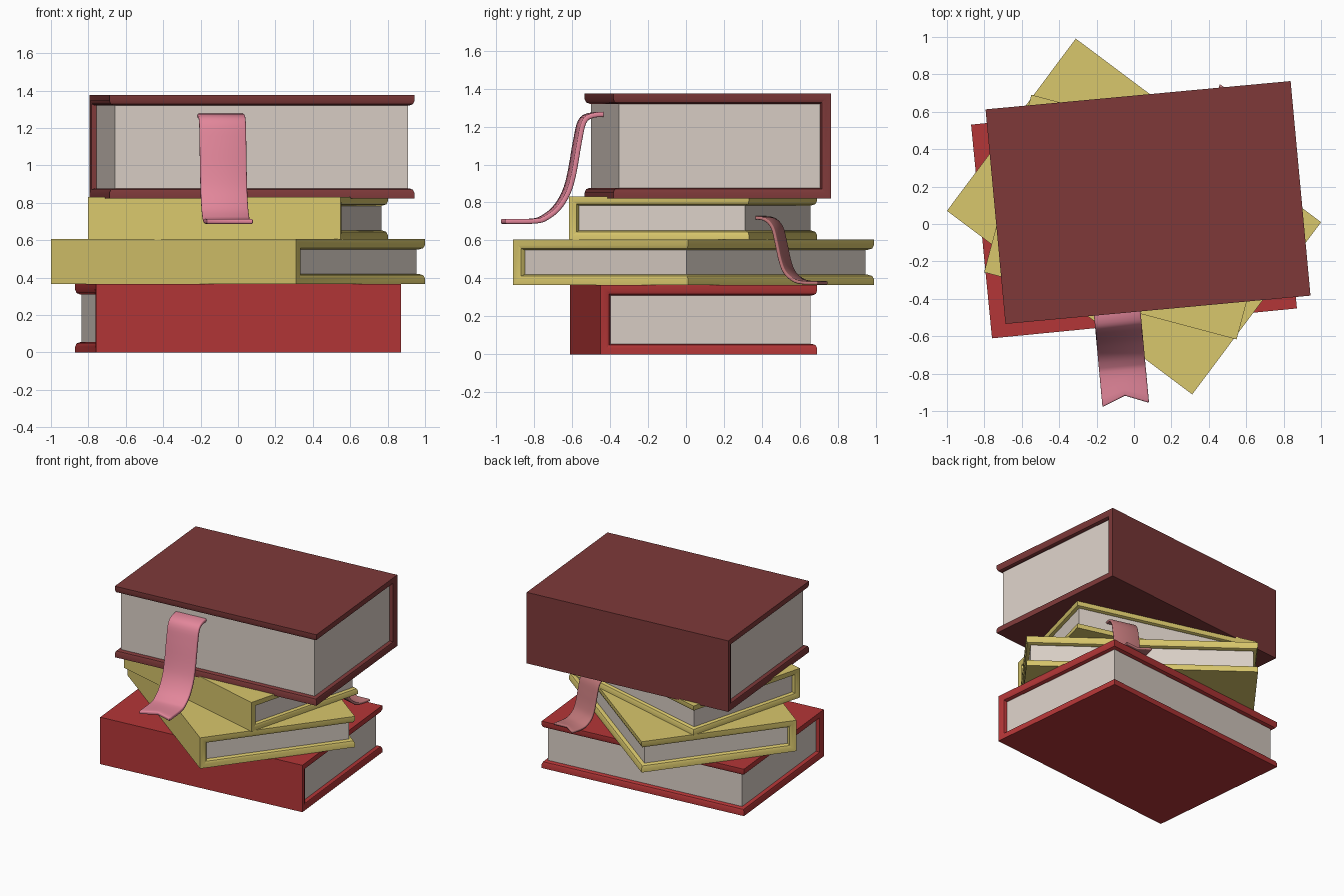
import bpy, bmesh, math
from mathutils import Vector, Matrix

if "Cube" in bpy.data.objects:
    bpy.data.objects.remove(bpy.data.objects["Cube"])


def material(name, rgb):
    lin = [(c / 255 / 12.92) if c < 10 else ((c / 255 + 0.055) / 1.055) ** 2.4 for c in rgb]
    m = bpy.data.materials.new(name)
    m.diffuse_color = (*lin, 1)
    m.use_nodes = True
    m.node_tree.nodes["Principled BSDF"].inputs["Base Color"].default_value = m.diffuse_color
    return m


RED = material("red cover", (180, 54, 55))
DARK_RED = material("dark red cover", (126, 57, 57))
YELLOW = material("yellow cover", (217, 199, 108))
PAPER = material("paper", (219, 208, 199))
PINK = material("pink ribbon", (226, 134, 154))
ROSE = material("dusty rose ribbon", (190, 118, 120))


def finish(name, bm, mat, place):
    bmesh.ops.recalc_face_normals(bm, faces=bm.faces)
    me = bpy.data.meshes.new(name)
    bm.to_mesh(me)
    bm.free()
    me.materials.append(mat)
    ob = bpy.data.objects.new(name, me)
    bpy.context.collection.objects.link(ob)
    ob.matrix_world = place
    bpy.ops.object.select_all(action='DESELECT')
    ob.select_set(True)
    bpy.context.view_layer.objects.active = ob
    return ob


def frame(cx, cy, angle):
    return Matrix.Translation((cx, cy, 0)) @ Matrix.Rotation(math.radians(angle), 4, 'Z')


# Book: U-shaped cover with softened inner rim, and a recessed page block.
# The spine is on local -y.
def book(name, place, length, width, z0, z1, mat, t=0.055, inset=0.032):
    hx, hy = length / 2, width / 2
    prof = [(-hy, z0), (hy, z0), (hy, z0 + t), (-hy + t, z0 + t),
            (-hy + t, z1 - t), (hy, z1 - t), (hy, z1), (-hy, z1)]
    bm = bmesh.new()
    a = [bm.verts.new((-hx, y, z)) for y, z in prof]
    b = [bm.verts.new((hx, y, z)) for y, z in prof]
    bm.faces.new(a)
    bm.faces.new(b[::-1])
    for i in range(8):
        j = (i + 1) % 8
        bm.faces.new((a[i], b[i], b[j], a[j]))
    rim = []
    for p, q in ((2, 3), (3, 4), (4, 5)):
        rim += [bm.edges.get((s[p], s[q])) for s in (a, b)]
    rim += [bm.edges.get((a[i], b[i])) for i in (2, 5)]
    bmesh.ops.recalc_face_normals(bm, faces=bm.faces)
    bmesh.ops.bevel(bm, geom=rim, offset=0.025, segments=2, profile=0.5, affect='EDGES')
    finish(name + "_cover", bm, mat, place)
    bpy.ops.object.shade_smooth_by_angle(angle=math.radians(30))

    bm = bmesh.new()
    y0, y1 = -hy + t - 0.005, hy - inset
    size = (length - 2 * inset, y1 - y0, z1 - z0 - 2 * t + 0.01)
    bmesh.ops.create_cube(bm, size=1, matrix=Matrix.Translation((0, (y0 + y1) / 2, (z0 + z1) / 2))
                          @ Matrix.Diagonal((*size, 1)))
    finish(name + "_pages", bm, PAPER, place)


# Ribbon: smooth strip along a (y, z) path with a notched tail
def ribbon(name, place, cx, width, path, notch, thick, mat):
    pts = [Vector(p) for p in path]
    pts = [2 * pts[0] - pts[1]] + pts + [2 * pts[-1] - pts[-2]]
    n, steps = len(path) - 1, 4
    rows = []
    for i in range(n):
        p0, p1, p2, p3 = pts[i:i + 4]
        for k in range(steps + (i == n - 1)):
            u = k / steps
            p = 0.5 * (2 * p1 + (p2 - p0) * u + (2 * p0 - 5 * p1 + 4 * p2 - p3) * u ** 2
                       + (3 * p1 - p0 - 3 * p2 + p3) * u ** 3)
            rows.append((p, u if i == n - 1 else 0))
    bm = bmesh.new()
    grid = [[bm.verts.new((cx + s * width / 2, p.x - (notch * f if s == 0 else 0), p.y))
             for s in (-1, 0, 1)] for p, f in rows]
    for r, q in zip(grid, grid[1:]):
        for c in (0, 1):
            bm.faces.new((r[c], r[c + 1], q[c + 1], q[c]))
    ob = finish(name, bm, mat, place)
    sol = ob.modifiers.new("thickness", 'SOLIDIFY')
    sol.thickness, sol.offset = thick, 0
    bev = ob.modifiers.new("soft_edges", 'BEVEL')
    bev.width, bev.segments = thick * 0.3, 2
    bev.limit_method, bev.angle_limit = 'ANGLE', math.radians(55)
    for m in ("thickness", "soft_edges"):
        bpy.ops.object.modifier_apply(modifier=m)
    bpy.ops.object.shade_smooth_by_angle(angle=math.radians(50))


# The stack, bottom to top
top = frame(0.075, 0.115, 185.3)
small = frame(0, 0.037, -14.9)
book("bottom_book", frame(0, 0.04, 5.6), 1.638, 1.148, 0, 0.365, RED)
book("lower_yellow_book", frame(0, 0.04, -36.8), 1.638, 1.15, 0.365, 0.605, YELLOW)
book("upper_yellow_book", small, 1.397, 0.982, 0.604, 0.832, YELLOW, 0.048, 0.028)
book("top_book", top, 1.638, 1.152, 0.822, 1.375, DARK_RED)

# Bookmarks hanging from the fore edges
ribbon("top_bookmark", top, 0.2185, 0.25,
       [(0.52, 1.265), (0.60, 1.258), (0.645, 1.225), (0.67, 1.12), (0.70, 0.95), (0.73, 0.85),
        (0.78, 0.77), (0.84, 0.722), (0.90, 0.702), (1.067, 0.70)], 0.05, 0.026, PINK)
ribbon("lower_bookmark", small, 0.36, 0.20,
       [(0.44, 0.72), (0.51, 0.712), (0.553, 0.67), (0.575, 0.59), (0.595, 0.50), (0.62, 0.435),
        (0.665, 0.393), (0.715, 0.378), (0.805, 0.376)], 0.035, 0.018, ROSE)
